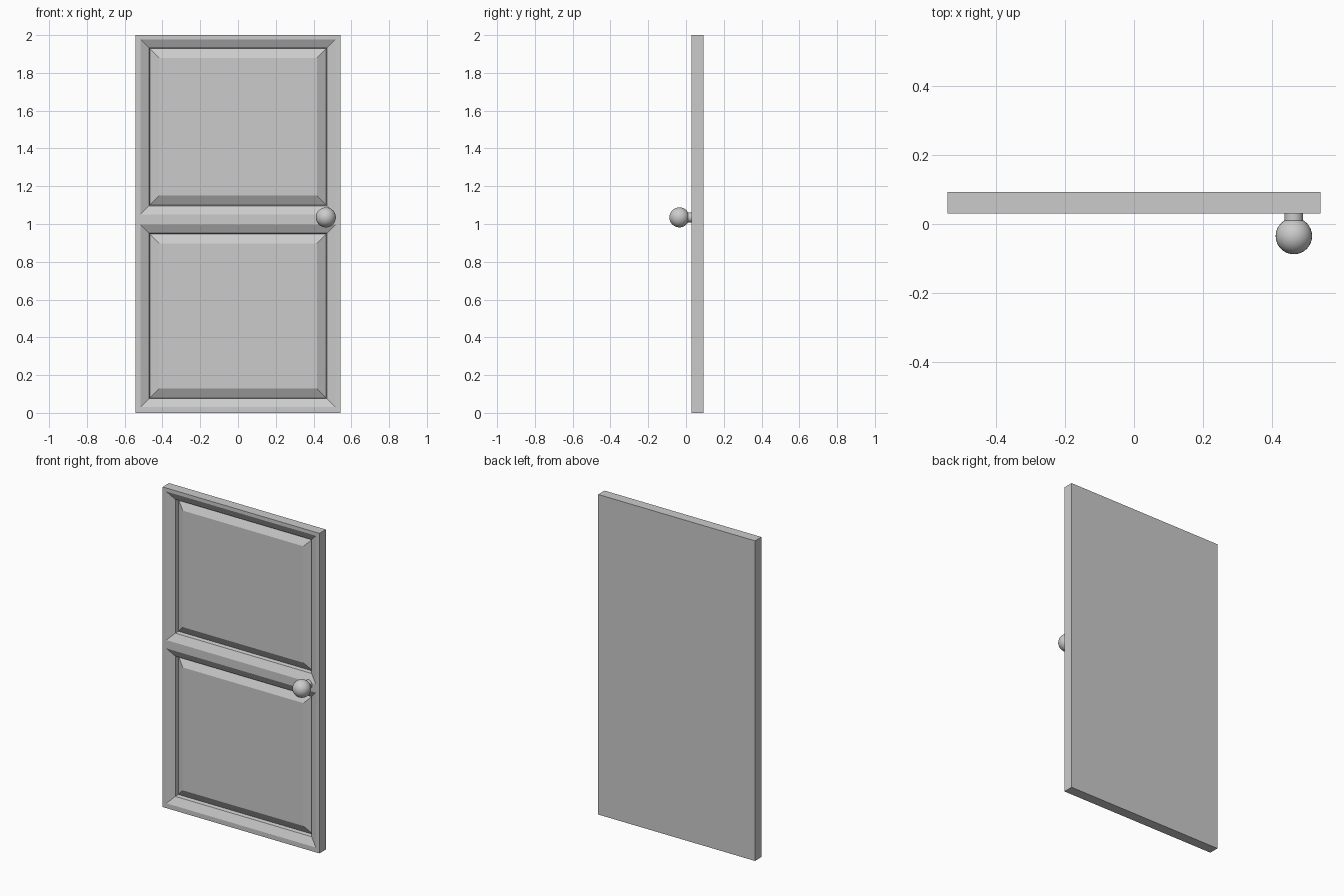
import bpy, bmesh, math

if "Cube" in bpy.data.objects:
    bpy.data.objects.remove(bpy.data.objects["Cube"])

W, FRONT, BACK, H = 0.542, 0.03, 0.093, 2.0

# Door slab: gridded front face with two moulded panels
xs = [-W, -0.517, 0.517, W]
zs = [0.0, 0.03, 0.998, 1.05, 1.978, H]
# moulding profile: (inset from opening, depth behind front)
profile = [(0, 0), (0.046, 0.024), (0.05, 0.048), (0.1, 0.02)]

bm = bmesh.new()


def quad(pts):
    return bm.faces.new([bm.verts.new(p) for p in pts])


def rect(x0, x1, z0, z1, y):
    return [(x0, y, z0), (x1, y, z0), (x1, y, z1), (x0, y, z1)]


def panel(x0, x1, z0, z1):
    rings = [rect(x0 + i, x1 - i, z0 + i, z1 - i, FRONT + d) for i, d in profile]
    for a, b in zip(rings, rings[1:]):
        for k in range(4):
            n = (k + 1) % 4
            quad([a[k], a[n], b[n], b[k]])
    quad(rings[-1])


for i in range(3):
    for j in range(5):
        cell = (xs[i], xs[i + 1], zs[j], zs[j + 1])
        if i == 1 and j in (1, 3):
            panel(*cell)
        else:
            quad(rect(*cell, FRONT))
bmesh.ops.remove_doubles(bm, verts=bm.verts, dist=1e-5)

# Sides and back of the slab
rim = [e for e in bm.edges if e.is_boundary]
ext = bmesh.ops.extrude_edge_only(bm, edges=rim)["geom"]
for v in (g for g in ext if isinstance(g, bmesh.types.BMVert)):
    v.co.y = BACK
bmesh.ops.holes_fill(bm, edges=[e for e in bm.edges if e.is_boundary], sides=0)
bmesh.ops.recalc_face_normals(bm, faces=bm.faces)
mesh = bpy.data.meshes.new("door_slab")
bm.to_mesh(mesh)
bm.free()
bpy.context.collection.objects.link(bpy.data.objects.new("door_slab", mesh))

# Knob stem
bpy.ops.mesh.primitive_cylinder_add(vertices=32, radius=0.027, depth=0.065,
                                    location=(0.465, 0.0075, 1.035),
                                    rotation=(math.pi / 2, 0, 0))
bpy.context.object.name = "knob_stem"
bpy.ops.object.shade_smooth_by_angle()

# Knob ball
bpy.ops.mesh.primitive_uv_sphere_add(segments=32, ring_count=16, radius=0.053,
                                     location=(0.465, -0.035, 1.035))
bpy.context.object.name = "knob_ball"
bpy.ops.object.shade_smooth_by_angle()
